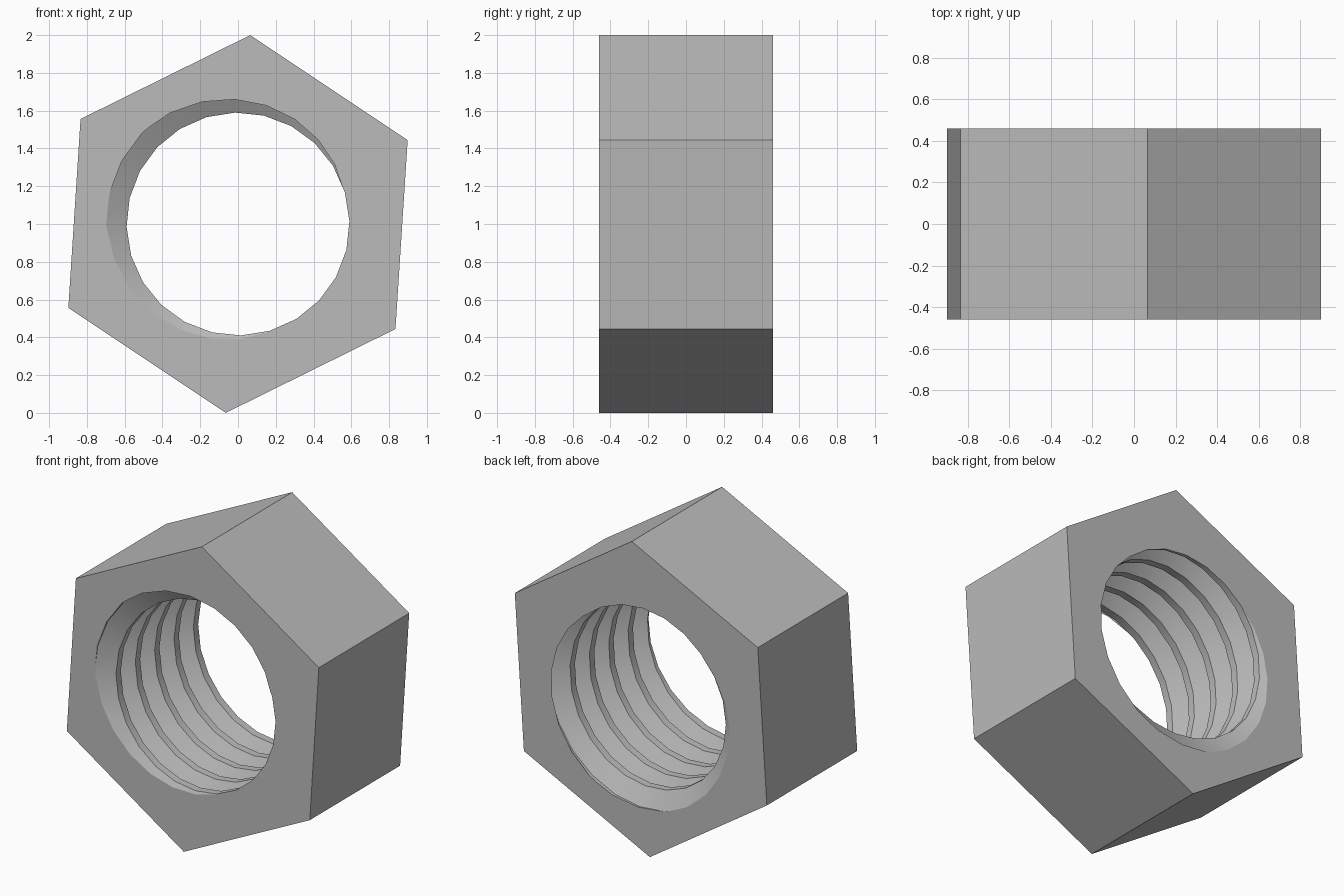
import bpy, bmesh
from math import sin, cos, radians

cube = bpy.data.objects.get("Cube")
if cube:
    bpy.data.objects.remove(cube)

HALF_DEPTH = 0.46
PITCH = 0.197
MINOR, MAJOR = 0.59, 0.70
SEGMENTS, TURNS = 24, 10


def make_object(name, bm):
    bmesh.ops.recalc_face_normals(bm, faces=bm.faces[:])
    mesh = bpy.data.meshes.new(name)
    bm.to_mesh(mesh)
    bm.free()
    obj = bpy.data.objects.new(name, mesh)
    bpy.context.collection.objects.link(obj)
    return obj


def polar(bm, radius, degrees, y):
    a = radians(degrees)
    return bm.verts.new((radius * cos(a), y, 1 + radius * sin(a)))


# Plain steel colour
steel = bpy.data.materials.new("steel_grey")
steel.use_nodes = True
grey = (0.5, 0.5, 0.5, 1)
steel.diffuse_color = grey
steel.node_tree.nodes["Principled BSDF"].inputs["Base Color"].default_value = grey

# Six-sided body
bm = bmesh.new()
outline = [polar(bm, 1.002, 26.3 + 60 * i, -HALF_DEPTH) for i in range(6)]
face = bm.faces.new(outline)
extruded = bmesh.ops.extrude_face_region(bm, geom=[face])["geom"]
moved = [v for v in extruded if isinstance(v, bmesh.types.BMVert)]
bmesh.ops.translate(bm, verts=moved, vec=(0, 2 * HALF_DEPTH, 0))
nut = make_object("hex_nut", bm)
nut.data.materials.append(steel)

# Right-handed thread: flat root, sloped flanks and flat crest per turn
profile = [(-1, MAJOR), (1, MAJOR), (6, MINOR), (10, MINOR)]
bm = bmesh.new()
columns = []
for j in range(SEGMENTS):
    angle = 1.5 + 360 * j / SEGMENTS
    start = -HALF_DEPTH - PITCH * ((angle - 155) / 360 + 2)
    columns.append([polar(bm, r, angle, start + PITCH * (turn + step / 16))
                    for turn in range(TURNS) for step, r in profile])
for j, column in enumerate(columns):
    last = j == SEGMENTS - 1
    following = columns[0] if last else columns[j + 1]
    shift = len(profile) if last else 0   # the seam drops by one turn
    for k in range(shift, len(column) - 1):
        bm.faces.new((column[k], column[k + 1],
                      following[k + 1 - shift], following[k - shift]))

# Close both ends of the thread cutter outside the body
rims = [e for e in bm.edges if e.is_boundary]
tips = {s: bm.verts.new((0, s * 1.5, 1)) for s in (-1, 1)}
for edge in rims:
    side = 1 if edge.verts[0].co.y > 0 else -1
    bm.faces.new((*edge.verts, tips[side]))
cutter = make_object("thread_cutter", bm)
cutter.data.materials.append(steel)
cutter.hide_render = True

# Cut the threaded bore
cut = nut.modifiers.new("threaded_bore", 'BOOLEAN')
cut.operation = 'DIFFERENCE'
cut.solver = 'EXACT'
cut.object = cutter
bpy.context.view_layer.objects.active = nut
nut.select_set(True)
bpy.ops.object.modifier_apply(modifier=cut.name)
bpy.data.objects.remove(cutter)
bpy.ops.object.shade_smooth_by_angle(angle=radians(25))
